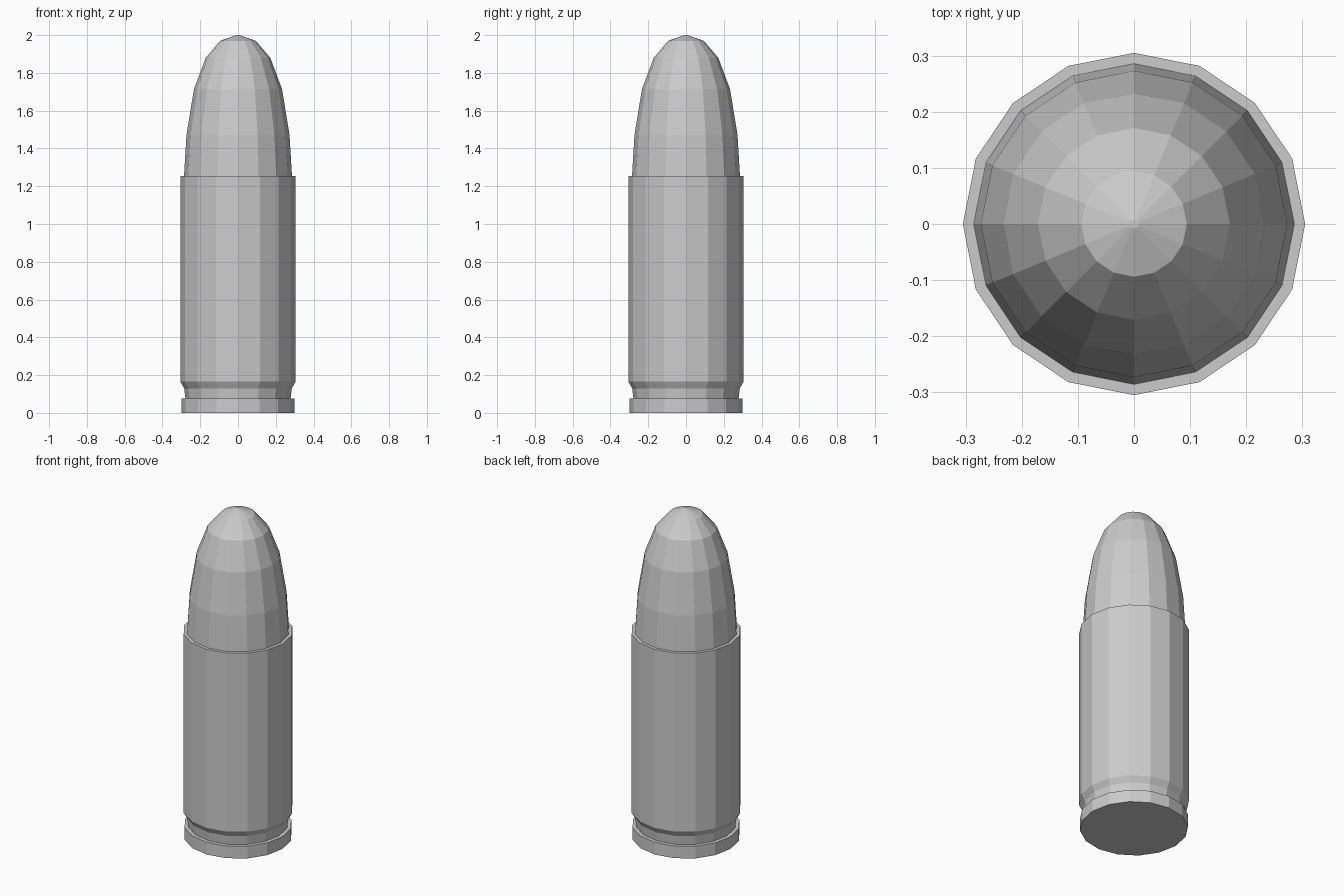
import bpy, bmesh, math

if "Cube" in bpy.data.objects:
    bpy.data.objects.remove(bpy.data.objects["Cube"])

SIDES = 16


def lathe(name, profile):
    """Revolve (radius, z) points around z; radius 0 becomes a single pole."""
    bm = bmesh.new()
    rings = []
    for r, z in profile:
        if r == 0:
            rings.append([bm.verts.new((0, 0, z))] * SIDES)
        else:
            rings.append([bm.verts.new((r * math.cos(2 * math.pi * i / SIDES),
                                        r * math.sin(2 * math.pi * i / SIDES), z))
                          for i in range(SIDES)])
    for low, high in zip(rings, rings[1:]):
        for i in range(SIDES):
            j = (i + 1) % SIDES
            corners = [low[i], low[j], high[j], high[i]]
            bm.faces.new(list(dict.fromkeys(corners)))
    bmesh.ops.recalc_face_normals(bm, faces=bm.faces)
    mesh = bpy.data.meshes.new(name)
    bm.to_mesh(mesh)
    bm.free()
    obj = bpy.data.objects.new(name, mesh)
    bpy.context.collection.objects.link(obj)
    return obj


# casing: flat base, rim, extractor groove, straight wall, mouth lip
lathe("casing", [(0, 0), (0.30, 0), (0.30, 0.075), (0.278, 0.075), (0.285, 0.13),
                 (0.305, 0.165), (0.305, 1.255), (0.285, 1.255)])

# rounded projectile seated in the casing mouth
lathe("projectile", [(0.286, 1.25), (0.273, 1.47), (0.233, 1.715),
                     (0.171, 1.88), (0.094, 1.97), (0.008, 2.0), (0, 2.0)])
